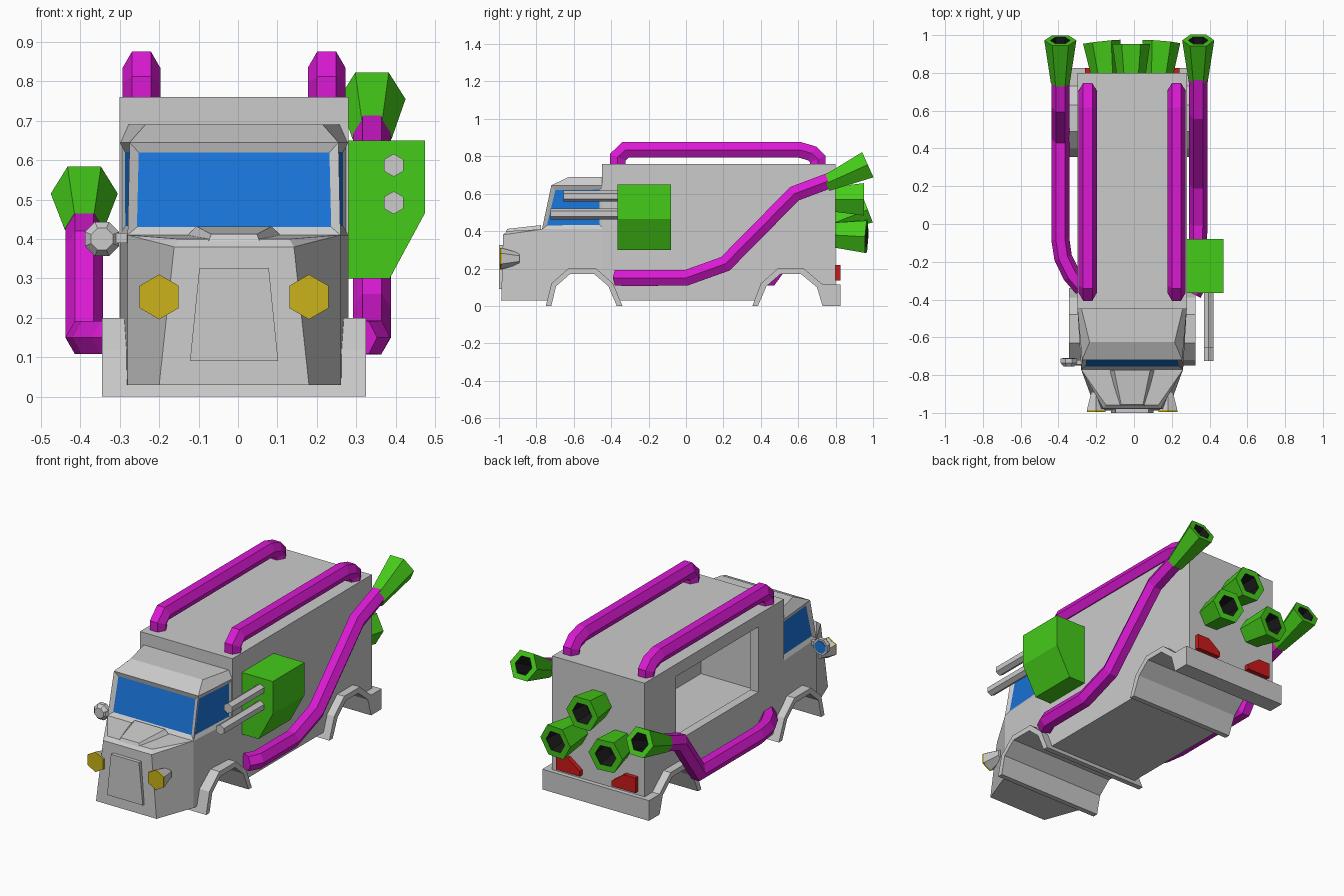
import bpy, bmesh
from math import cos, sin, pi, radians
from mathutils import Vector

if "Cube" in bpy.data.objects:
    bpy.data.objects.remove(bpy.data.objects["Cube"])

CX = -0.01  # centre line of the vehicle
GREEN, PURPLE, BLUE = (0.06, 0.6, 0.01), (0.7, 0.01, 0.65), (0.01, 0.18, 0.7)
YELLOW, RED, BLACK = (0.6, 0.45, 0.01), (0.6, 0.01, 0.01), (0.01, 0.01, 0.01)
mats = {}


def material(color):
    if color not in mats:
        mats[color] = bpy.data.materials.new("paint_%d" % len(mats))
        mats[color].diffuse_color = (*color, 1)
    return mats[color]


def build(name, verts, faces, *colors):
    """Flat-shaded mesh with outward normals."""
    me = bpy.data.meshes.new(name)
    me.from_pydata([tuple(v) for v in verts], [], faces)
    bm = bmesh.new()
    bm.from_mesh(me)
    bmesh.ops.recalc_face_normals(bm, faces=bm.faces)
    bm.to_mesh(me)
    bm.free()
    for c in colors:
        me.materials.append(material(c))
    ob = bpy.data.objects.new(name, me)
    bpy.context.collection.objects.link(ob)
    return ob


def prism(name, pts, axis, lo, hi, *colors):
    """Extrude a profile along x (points are y,z) or along y (points are x,z)."""
    n = len(pts)
    put = (lambda p, d: (d, p[0], p[1])) if axis == 'X' else (lambda p, d: (p[0], d, p[1]))
    verts = [put(p, d) for d in (lo, hi) for p in pts]
    faces = [list(range(n)), list(range(n, 2 * n))]
    faces += [[i, (i + 1) % n, n + (i + 1) % n, n + i] for i in range(n)]
    return build(name, verts, faces, *colors)


def box(name, x0, x1, y0, y1, z0, z1, *colors):
    return prism(name, [(y0, z0), (y1, z0), (y1, z1), (y0, z1)], 'X', x0, x1, *colors)


def rings(name, stations, *colors, turn=0, sides=6):
    """Skin polygon rings given as (centre, direction, radius, mitre)."""
    verts, faces = [], []
    for c, d, r, k in stations:
        d = Vector(d).normalized()
        s = Vector((d.y, -d.x, 0))
        s = s.normalized() if s.length > 0.01 else Vector((1, 0, 0))
        u = s.cross(d) * k
        for i in range(sides):
            a = 2 * pi * i / sides + turn
            verts.append(Vector(c) + (s * cos(a) + u * sin(a)) * r)
    for j in range(len(stations) - 1):
        for i in range(sides):
            a, b = j * sides + i, j * sides + (i + 1) % sides
            faces.append([a, b, b + sides, a + sides])
    faces += [list(range(sides)), list(range(len(verts) - sides, len(verts)))]
    return build(name, verts, faces, *colors)


def pipe(name, path, r=0.048):
    pts = [Vector(p) for p in path]
    st = []
    for i, p in enumerate(pts):
        a = (p - pts[i - 1]).normalized() if i else (pts[1] - p).normalized()
        b = (pts[i + 1] - p).normalized() if i < len(pts) - 1 else a
        t = (a + b).normalized()
        st.append((p, t, r, 1 / max(t.dot(a), 0.5)))
    return rings(name, st, PURPLE)


def nozzle(name, start, end, r0, r1):
    """Flared hexagonal exhaust tip with a dark bore."""
    s, e = Vector(start), Vector(end)
    d = e - s
    deep = s.lerp(e, 0.4)
    ob = rings(name, [(s, d, r0, 1), (e, d, r1, 1), (e, d, r1 * 0.62, 1), (deep, d, r1 * 0.5, 1)],
               GREEN, BLACK)
    for i in list(range(12, 18)) + [19]:
        ob.data.polygons[i].material_index = 1


def cut(ob, *cutters):
    for c in cutters:
        c.hide_render = True
        m = ob.modifiers.new("cut", 'BOOLEAN')
        m.operation, m.solver, m.object = 'DIFFERENCE', 'EXACT', c
        bpy.context.view_layer.objects.active = ob
        bpy.ops.object.modifier_apply(modifier=m.name)


# Wheel arches run across the full width; the rear one carries the bumper
front_out = [(-.75, 0), (-.72, .12), (-.63, .2), (-.48, .2), (-.39, .12), (-.34, 0)]
front_in = [(-.37, 0), (-.415, .105), (-.49, .17), (-.62, .17), (-.695, .105), (-.72, 0)]
rear_out = [(.355, 0), (.40, .12), (.49, .2), (.63, .2), (.73, .115)]
rear_in = [(.73, 0), (.70, .1), (.615, .17), (.505, .17), (.43, .105), (.385, 0)]
prism("front_wheel_arch", front_out + front_in, 'X', CX - .335, CX + .335)
prism("rear_wheel_arch_and_bumper", rear_out + [(.825, .115), (.825, 0)] + rear_in,
      'X', CX - .335, CX + .335)
front_cut = prism("front_arch_cutter", [(-.75, -.1)] + front_out + [(-.34, -.1)], 'X', -.6, .6)
rear_cut = prism("rear_arch_cutter", [(.355, -.1)] + rear_out + [(.76, 0), (.76, -.1)], 'X', -.6, .6)

# Cargo body, hollow, with a side opening on the left
body = box("cargo_body", CX - .29, CX + .29, -.45, .80, .03, .76)
room = box("room_cutter", -.25, .20, -.42, .75, .215, .72)
door = box("opening_cutter", -.5, -.2, -.22, .52, .32, .69)
cut(body, room, door, front_cut, rear_cut)

# Cab and hood from mirrored point pairs (half width, y, z)
half = [(.29, -.44, .03), (.27, -.77, .03), (.19, -.988, .03), (.29, -.44, .41),
        (.27, -.77, .41), (.152, -.978, .38), (.29, -.44, .645), (.265, -.72, .645),
        (.27, -.44, .69), (.225, -.625, .69), (.14, -.957, .40)]
n = len(half)
verts = [(CX + s * x, y, z) for s in (1, -1) for x, y, z in half]
side = [(3, 4, 7, 6), (0, 1, 4, 3), (1, 2, 5, 4), (4, 5, 10), (6, 7, 9, 8)]
across = [(4, 7), (0, 1), (1, 2), (2, 5), (5, 10), (10, 4), (7, 9), (9, 8), (8, 6), (6, 3), (3, 0)]
faces = [f for f in side] + [tuple(i + n for i in f) for f in side]
faces += [(a, b, b + n, a + n) for a, b in across]
cab = build("cab", verts, faces)
cut(cab, front_cut)
for c in (front_cut, rear_cut, room, door):
    bpy.data.objects.remove(c)

# Recessed windscreen and side windows
cab.data.materials.clear()
cab.data.materials.append(material((.6, .6, .6)))
cab.data.materials.append(material(BLUE))
bm = bmesh.new()
bm.from_mesh(cab.data)
bmesh.ops.dissolve_limit(bm, angle_limit=radians(1), verts=bm.verts, edges=bm.edges)
panes = []
for f in bm.faces:
    f.material_index = 0
    zs = [v.co.z for v in f.verts]
    if min(zs) > .405 and max(zs) < .65 and max(zs) - min(zs) > .2 and f.normal.y < .5:
        panes.append(f)
bmesh.ops.inset_individual(bm, faces=panes, thickness=.033, depth=-.012)
for f in panes:
    f.material_index = 1
bm.to_mesh(cab.data)
bm.free()

# Raised hood panel
ridge = [(.127, -.775, .40), (.095, -.775, .432), (.058, -.955, .412), (.07, -.97, .38)]
verts = [(CX + s * x, y, z) for s in (1, -1) for x, y, z in ridge]
build("hood_ridge", verts, [(0, 1, 2, 3), (4, 5, 6, 7)] +
      [(i, (i + 1) % 4, (i + 1) % 4 + 4, i + 4) for i in range(4)])

# Grille
prism("grille", [(CX - .112, .09), (CX + .112, .09), (CX + .088, .327), (CX - .088, .327)],
      'Y', -1.0, -.96)

# Mirrored pairs: headlights, tail lights, roof rails
for s, tag in ((1, "right"), (-1, "left")):
    x, f = CX + s * .19, (0, 1, 0)
    rings("headlight_housing_" + tag, [((x, -.89, .253), f, .03, 1), ((x, -.985, .253), f, .057, 1)],
          turn=pi / 6)
    rings("headlight_" + tag, [((x, -.994, .253), f, .057, 1), ((x, -.984, .253), f, .057, 1)],
          YELLOW, turn=pi / 6)
    prism("tail_light_" + tag, [(CX + s * a, z) for a, z in
          ((.10, .135), (.25, .135), (.25, .22), (.175, .22), (.10, .165))], 'Y', .79, .825, RED)
    x = CX + s * .235
    pipe("roof_rail_" + tag, [(x, -.365, .74), (x, -.365, .795), (x, -.325, .834), (x, .61, .834),
                              (x, .675, .815), (x, .705, .785), (x, .705, .74)])

# Side exhaust pipes and tips
pipe("exhaust_pipe_right", [(.31, -.37, .15), (.34, -.31, .15), (.34, 0, .15), (.34, .21, .225),
                            (.34, .58, .60), (.34, .78, .675)])
nozzle("exhaust_tip_right", (.34, .75, .655), (.34, .972, .755), .05, .085)
pipe("exhaust_pipe_left", [(-.27, -.34, .15), (-.33, -.27, .15), (-.375, -.18, .15), (-.39, -.08, .15),
                           (-.39, .45, .15), (-.39, .62, .385), (-.39, .77, .435)])
nozzle("exhaust_tip_left", (-.39, .745, .425), (-.39, .972, .515), .05, .085)

# Rear exhaust cluster
nozzle("rear_exhaust_left", (-.15, .78, .38), (-.17, .965, .375), .075, .1)
nozzle("rear_exhaust_right", (.13, .78, .38), (.145, .965, .37), .075, .1)
nozzle("rear_exhaust_top", (-.015, .78, .57), (-.015, .953, .57), .075, .1)

# Side gun box with two barrels
prism("gun_box", [(.27, .30), (.385, .30), (.474, .465), (.474, .65), (.27, .65)],
      'Y', -.365, -.08, GREEN)
for tag, z, y in (("upper", .587, -.655), ("lower", .492, -.725)):
    rings("gun_barrel_" + tag, [((.395, y, z), (0, 1, 0), .029, 1), ((.395, -.35, z), (0, 1, 0), .029, 1)],
          turn=pi / 6)

# Wing mirror on the left
f = (0, 1, 0)
rings("wing_mirror", [((-.345, -.755, .40), f, .03, 1), ((-.345, -.735, .40), f, .047, 1),
                      ((-.345, -.712, .40), f, .047, 1)], turn=pi / 8, sides=8)
rings("mirror_glass", [((-.345, -.715, .40), f, .036, 1), ((-.345, -.709, .40), f, .036, 1)],
      BLUE, turn=pi / 8, sides=8)
box("mirror_arm", -.32, -.26, -.745, -.72, .39, .415)

for m in bpy.data.materials:
    if m.users and not m.is_grease_pencil:
        m.use_nodes = True
        m.node_tree.nodes["Principled BSDF"].inputs["Base Color"].default_value = m.diffuse_color
